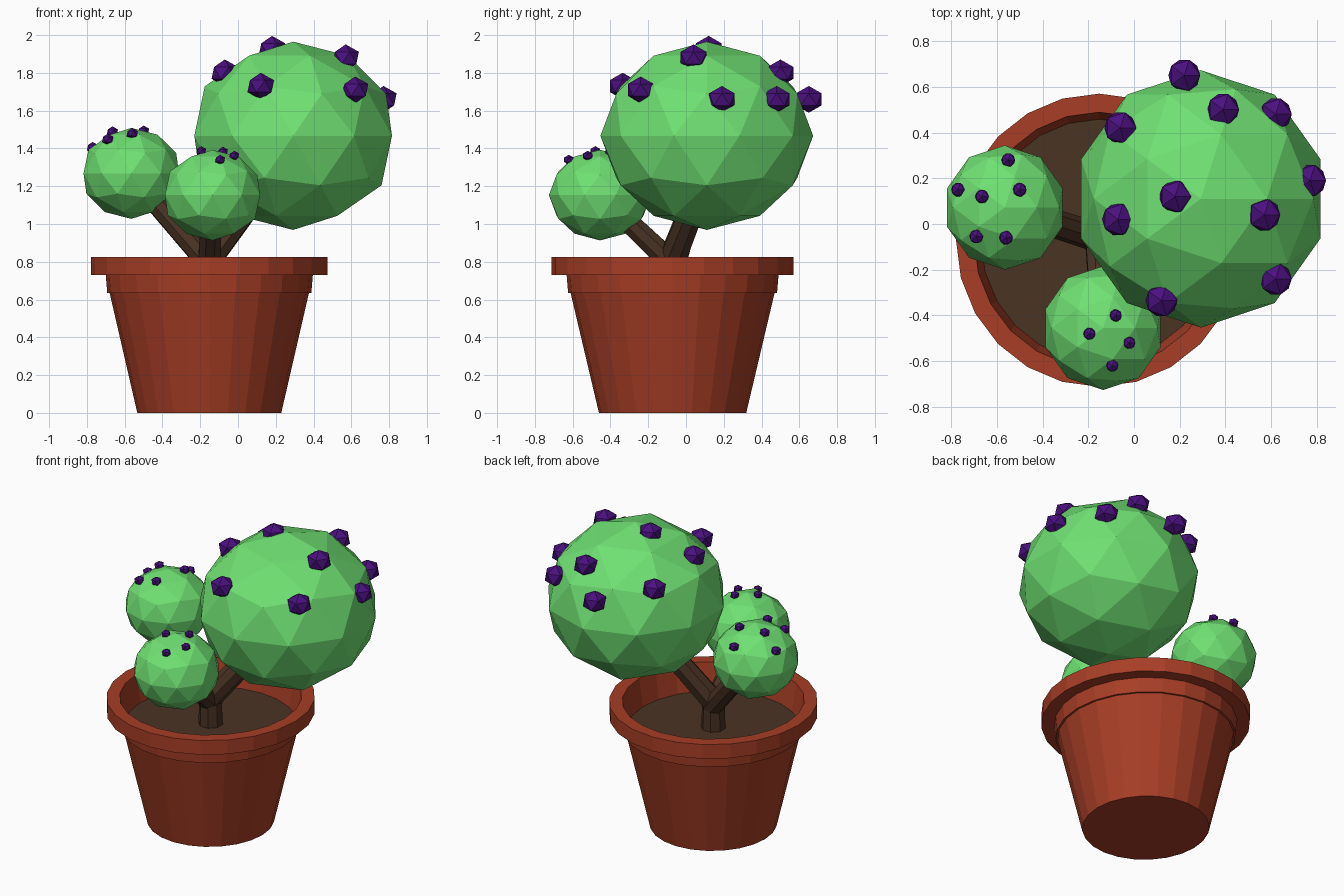
import bpy, bmesh, math
from mathutils import Vector, Matrix

if "Cube" in bpy.data.objects:
    bpy.data.objects.remove(bpy.data.objects["Cube"])


def material(name, rgb):
    m = bpy.data.materials.new(name)
    m.diffuse_color = (*rgb, 1)
    m.use_nodes = True
    m.node_tree.nodes["Principled BSDF"].inputs["Base Color"].default_value = m.diffuse_color
    return m


TERRACOTTA = material("terracotta", (0.39, 0.048, 0.019))
BROWN = material("brown", (0.068, 0.033, 0.017))
GREEN = material("leaf green", (0.16, 0.75, 0.17))
PURPLE = material("berry purple", (0.068, 0.005, 0.21))

SX = 0.977                      # the whole plant is slightly narrower in x
CX, CY = -0.152, -0.071         # pot axis


def finish(name, bm, mat):
    me = bpy.data.meshes.new(name)
    bmesh.ops.recalc_face_normals(bm, faces=bm.faces[:])
    bm.to_mesh(me)
    bm.free()
    me.materials.append(mat)
    ob = bpy.data.objects.new(name, me)
    bpy.context.collection.objects.link(ob)
    return ob


def lathe(name, profile, n, mat):
    """Revolve (radius, z) points; first and last rings are capped."""
    bm = bmesh.new()
    rings = []
    for r, z in profile:
        rings.append([bm.verts.new((CX + SX * r * math.cos(2 * math.pi * i / n),
                                    CY + r * math.sin(2 * math.pi * i / n), z))
                      for i in range(n)])
    for a, b in zip(rings, rings[1:]):
        for i in range(n):
            j = (i + 1) % n
            bm.faces.new((a[i], a[j], b[j], b[i]))
    bm.faces.new(rings[0])
    bm.faces.new(rings[-1])
    return finish(name, bm, mat)


def tube(name, points, radii, mat, n=8):
    """Faceted stem following a path."""
    pts = [Vector(p) for p in points]
    bm = bmesh.new()
    rings = []
    for k, p in enumerate(pts):
        d = (pts[min(k + 1, len(pts) - 1)] - pts[max(k - 1, 0)]).normalized()
        q = Vector((0, 0, 1)).rotation_difference(d)
        rings.append([bm.verts.new(p + q @ Vector((
            radii[k] * math.cos(2 * math.pi * (i + .5) / n),
            radii[k] * math.sin(2 * math.pi * (i + .5) / n), 0))) for i in range(n)])
    for a, b in zip(rings, rings[1:]):
        for i in range(n):
            j = (i + 1) % n
            bm.faces.new((a[i], a[j], b[j], b[i]))
    bm.faces.new(rings[0])
    bm.faces.new(rings[-1])
    return finish(name, bm, mat)


def balls(name, centres, radius, subdiv, mat):
    """Flat-faced icospheres, all squashed like the rest of the plant."""
    bm = bmesh.new()
    for c in centres:
        mtx = Matrix.Translation(c) @ Matrix.Diagonal((SX, 1, 0.885, 1))
        bmesh.ops.create_icosphere(bm, subdivisions=subdiv, radius=radius, matrix=mtx)
    return finish(name, bm, mat)


# Pot with band, rim and inner wall
lathe("pot", [(0.39, 0), (0.54, 0.635), (0.553, 0.635), (0.561, 0.73),
              (0.641, 0.73), (0.641, 0.825), (0.56, 0.825), (0.525, 0.62)], 24, TERRACOTTA)
lathe("soil", [(0.527, 0.622), (0.531, 0.645)], 24, BROWN)

# Foliage
BIG = (0.292, 0.11, 1.467)
LEFT = (-0.565, 0.072, 1.268)
FRONT = (-0.135, -0.455, 1.153)
balls("big_foliage", [BIG], 0.563, 2, GREEN)
balls("left_foliage", [LEFT], 0.272, 2, GREEN)
balls("front_foliage", [FRONT], 0.271, 2, GREEN)

# Stem and branches
fork = (CX, CY, 0.82)
tube("trunk", [(CX, CY, 0.63), fork, (0.02, 0.02, 1.05), BIG],
     [0.076, 0.076, 0.07, 0.06], BROWN)
tube("left_branch", [(CX, CY + 0.01, 0.79), LEFT], [0.065, 0.06], BROWN)
tube("front_branch", [(CX, CY, 0.79), FRONT], [0.065, 0.055], BROWN)

# Large berries
balls("large_berries", [
    (0.22, 0.65, 1.66), (0.39, 0.50, 1.80), (0.62, 0.48, 1.66),
    (-0.06, 0.42, 1.73), (-0.07, 0.02, 1.80), (0.18, 0.12, 1.925),
    (0.57, 0.04, 1.88), (0.77, 0.19, 1.66), (0.62, -0.24, 1.71),
    (0.12, -0.335, 1.73)], 0.08, 1, PURPLE)


# Small berries sit on the surface of their ball
def on_ball(c, r, spots):
    return [(x, y, c[2] + 0.885 * math.sqrt(max(
        0, r * r - ((x - c[0]) / SX) ** 2 - (y - c[1]) ** 2))) for x, y in spots]


balls("left_berries", on_ball(LEFT, 0.272, [
    (-0.55, 0.28), (-0.77, 0.15), (-0.665, 0.12), (-0.50, 0.15),
    (-0.69, -0.055), (-0.56, -0.06)]), 0.034, 1, PURPLE)
balls("front_berries", on_ball(FRONT, 0.271, [
    (-0.08, -0.40), (-0.195, -0.48), (-0.02, -0.52), (-0.095, -0.62)]), 0.03, 1, PURPLE)
